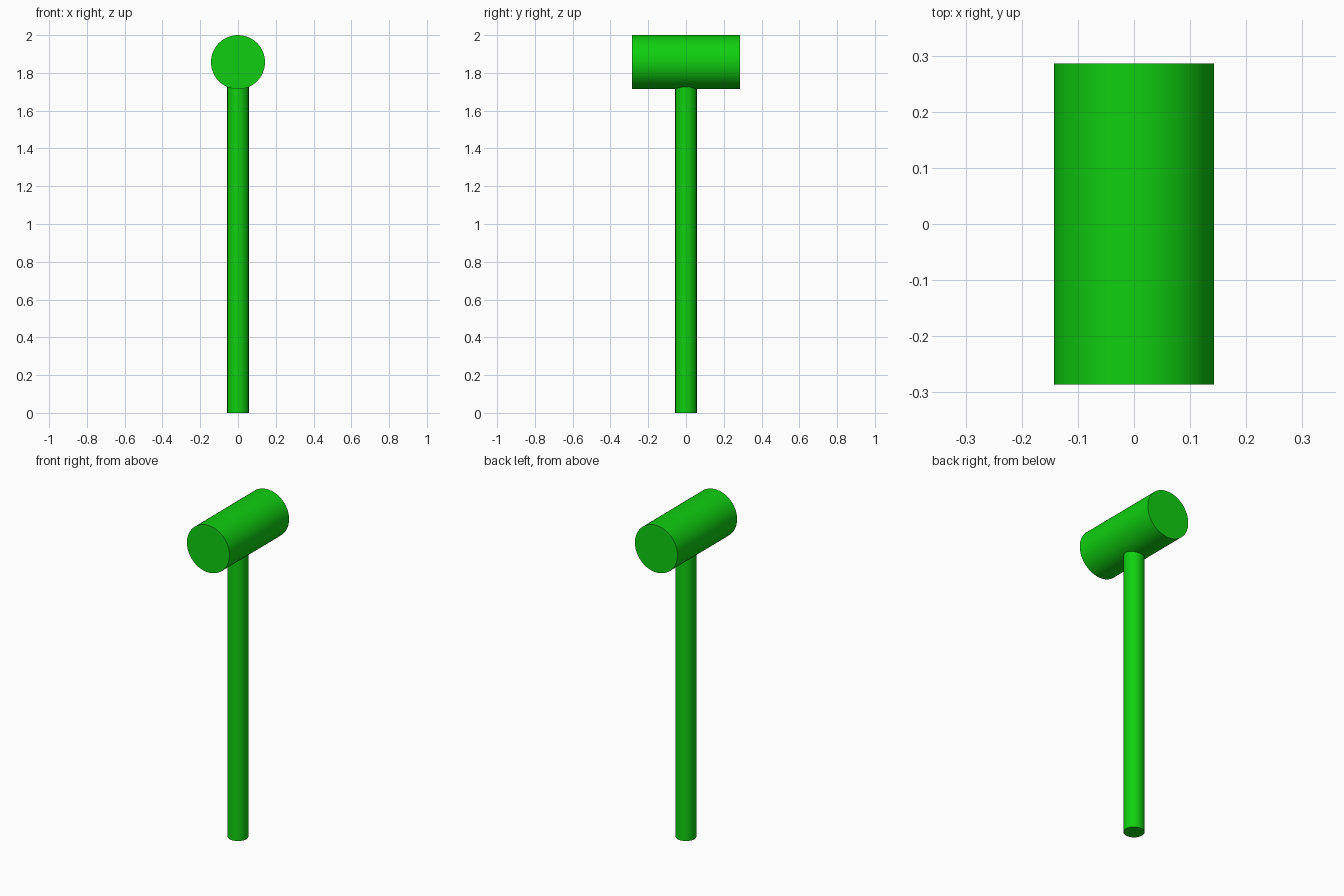
import bpy
import math

cube = bpy.data.objects.get("Cube")
if cube:
    bpy.data.objects.remove(cube, do_unlink=True)

HEAD_RADIUS = 0.143
HEAD_LENGTH = 0.572
HANDLE_RADIUS = 0.057
HEAD_Z = 2 - HEAD_RADIUS

green = bpy.data.materials.new("bright_green")
green.use_nodes = True
colour = (0.005, 0.62, 0.005, 1)
green.diffuse_color = colour
green.node_tree.nodes["Principled BSDF"].inputs["Base Color"].default_value = colour


def cylinder(name, radius, length, location, rotation=(0, 0, 0)):
    bpy.ops.mesh.primitive_cylinder_add(
        vertices=64, radius=radius, depth=length, location=location, rotation=rotation)
    part = bpy.context.object
    part.name = name
    part.data.materials.append(green)
    bpy.ops.object.shade_smooth_by_angle(angle=math.radians(30))
    return part


# Mallet head lying front to back
cylinder("mallet_head", HEAD_RADIUS, HEAD_LENGTH, (0, 0, HEAD_Z), (math.pi / 2, 0, 0))

# Upright handle, running into the middle of the head
cylinder("handle", HANDLE_RADIUS, HEAD_Z, (0, 0, HEAD_Z / 2))
